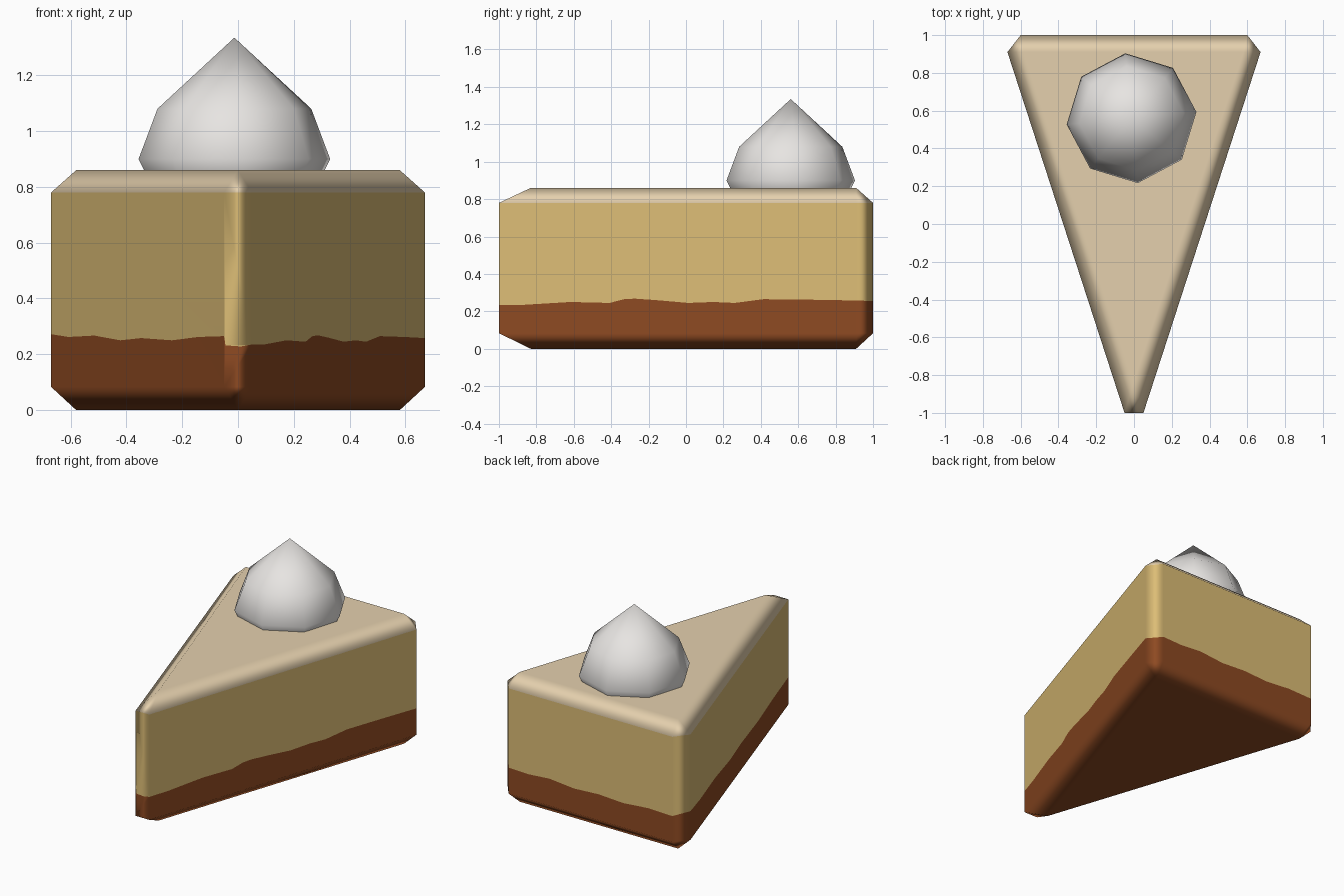
import bpy, bmesh, math

if "Cube" in bpy.data.objects:
    bpy.data.objects.remove(bpy.data.objects["Cube"])


def material(name, rgb):
    m = bpy.data.materials.new(name)
    m.diffuse_color = (*rgb, 1)
    m.use_nodes = True
    m.node_tree.nodes["Principled BSDF"].inputs["Base Color"].default_value = m.diffuse_color
    return m


cream = material("pale cream top", (0.78, 0.63, 0.42))
filling = material("golden filling", (0.72, 0.51, 0.18))
crust = material("brown crust", (0.27, 0.068, 0.016))
white = material("whipped white", (0.80, 0.78, 0.76))


def make_object(name, bm, mats):
    bmesh.ops.recalc_face_normals(bm, faces=bm.faces[:])
    me = bpy.data.meshes.new(name)
    for f in bm.faces:
        f.smooth = True
    bm.to_mesh(me)
    bm.free()
    ob = bpy.data.objects.new(name, me)
    bpy.context.collection.objects.link(ob)
    for m in mats:
        me.materials.append(m)
    return ob


# Cake wedge: chamfered triangular prism, outline runs counter-clockwise
outline = [(0.05, -1), (0.67, 0.91), (0.60, 1), (-0.60, 1), (-0.67, 0.91), (-0.05, -1)]
inner = [(0, -0.83), (0.58, 0.91), (-0.58, 0.91)]
inner_of = [0, 1, 1, 2, 2, 0]
# crust line height at each corner, and extra (fraction, height) points per side
corner_z = [0.235, 0.258, 0.255, 0.255, 0.272, 0.265]
wave = [
    [(.07, .235), (.2, .25), (.31, .245), (.35, .265), (.38, .268), (.44, .26),
     (.53, .245), (.6, .25), (.66, .245), (.74, .265), (.88, .262)],
    [],
    [(.12, .25), (.25, .262), (.4, .245), (.55, .255), (.7, .245), (.85, .26)],
    [],
    [(.1, .262), (.25, .267), (.4, .25), (.52, .258), (.7, .25), (.85, .262)],
    [(.05, .232), (.6, .228)],
]

bm = bmesh.new()
bottom_in = [bm.verts.new((x, y, 0)) for x, y in inner]
top_in = [bm.verts.new((x, y, 0.86)) for x, y in inner]
low = [bm.verts.new((x, y, 0.083)) for x, y in outline]
mid = [bm.verts.new((*p, z)) for p, z in zip(outline, corner_z)]
high = [bm.verts.new((x, y, 0.78)) for x, y in outline]


def face(verts, index):
    bm.faces.new(verts).material_index = index


for i in range(6):
    j = (i + 1) % 6
    (x0, y0), (x1, y1) = outline[i], outline[j]
    line = [mid[i]]
    line += [bm.verts.new((x0 + (x1 - x0) * t, y0 + (y1 - y0) * t, z)) for t, z in wave[i]]
    line.append(mid[j])
    face([low[i], low[j]] + line[::-1], 2)
    face(line + [high[j], high[i]], 1)
    a, b = inner_of[i], inner_of[j]
    ends = [b] if a == b else [b, a]
    face([high[i], high[j]] + [top_in[k] for k in ends], 0)
    face([low[i], low[j]] + [bottom_in[k] for k in ends], 2)
face(top_in, 0)
face(bottom_in, 2)
cake = make_object("cake_slice", bm, [cream, filling, crust])
wn = cake.modifiers.new("weighted normals", "WEIGHTED_NORMAL")
wn.weight = 100

# Whipped dollop: eight-sided pointed dome
bm = bmesh.new()
cx, cy, n = -0.013, 0.56, 8
rings = []
for r, z in [(0.315, 0.84), (0.345, 0.90), (0.277, 1.08)]:
    rings.append([bm.verts.new((cx + r * math.cos(a), cy + r * math.sin(a), z))
                  for a in (math.radians(5.5) + k * math.tau / n for k in range(n))])
tip = bm.verts.new((cx, cy, 1.335))
for k in range(n):
    m = (k + 1) % n
    for lo, hi in zip(rings, rings[1:]):
        bm.faces.new((lo[k], lo[m], hi[m], hi[k]))
    bm.faces.new((rings[-1][k], rings[-1][m], tip))
base = bm.faces.new(rings[0][::-1])
dollop = make_object("cream_dollop", bm, [white])
for p in dollop.data.polygons:
    if len(p.vertices) == n:
        p.use_smooth = False
